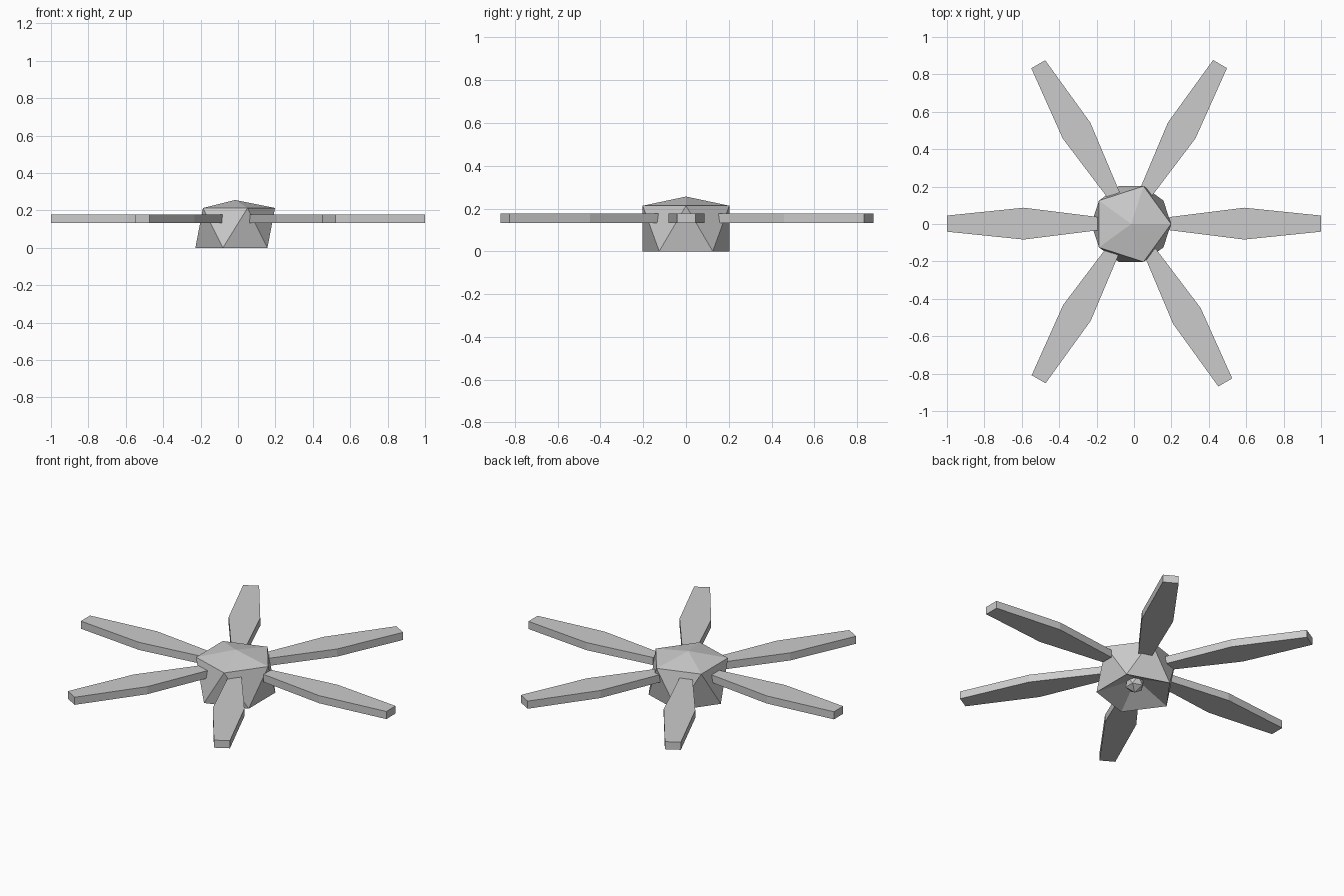
import bpy, bmesh
from math import radians, cos, sin, pi

if "Cube" in bpy.data.objects:
    bpy.data.objects.remove(bpy.data.objects["Cube"])

HUB_X, HUB_R = -0.015, 0.213


def finish(bm, name):
    bmesh.ops.recalc_face_normals(bm, faces=bm.faces)
    mesh = bpy.data.meshes.new(name)
    bm.to_mesh(mesh)
    bm.free()
    obj = bpy.data.objects.new(name, mesh)
    bpy.context.collection.objects.link(obj)
    return obj


# Hub: faceted five-sided body, shallow peak on top, hollow underside
def make_hub():
    bm = bmesh.new()

    def ring(z, turn):
        return [bm.verts.new((HUB_X + HUB_R * cos(turn + i * 2 * pi / 5),
                              HUB_R * sin(turn + i * 2 * pi / 5), z)) for i in range(5)]

    low, high = ring(0, pi / 5), ring(0.213, 0)
    peak = bm.verts.new((HUB_X, 0, 0.256))
    hollow = bm.verts.new((HUB_X, 0, 0.09))
    for i in range(5):
        j = (i + 1) % 5
        bm.faces.new((high[i], high[j], peak))
        bm.faces.new((high[i], low[i], high[j]))
        bm.faces.new((low[i], low[j], high[j]))
        bm.faces.new((low[j], low[i], hollow))
    return finish(bm, "hub")


# Blade: flat slab, widest in the middle, placed by its middle point and heading
def make_blade(name, mid, heading):
    outline = [(-0.40, 0.035), (0, 0.085), (0.41, 0.043)]
    points = outline + [(x, -w) for x, w in reversed(outline)]
    a = radians(heading)
    bm = bmesh.new()
    base = bm.faces.new([bm.verts.new((mid[0] + x * cos(a) - y * sin(a),
                                       mid[1] + x * sin(a) + y * cos(a), 0.132))
                         for x, y in points])
    top = bmesh.ops.extrude_face_region(bm, geom=[base], use_keep_orig=True)
    verts = [v for v in top["geom"] if isinstance(v, bmesh.types.BMVert)]
    bmesh.ops.translate(bm, verts=verts, vec=(0, 0, 0.045))
    return finish(bm, name)


# Knob: small faceted ball inside the hollow
def make_knob():
    bm = bmesh.new()
    bmesh.ops.create_icosphere(bm, subdivisions=1, radius=0.055)
    bmesh.ops.translate(bm, verts=bm.verts, vec=(-0.005, 0, 0.058))
    return finish(bm, "underside_knob")


make_hub()
make_knob()
blades = {
    "right": ((0.59, 0.002), 0),
    "back_right": ((0.255, 0.50), 60),
    "back_left": ((-0.307, 0.499), 120),
    "left": ((-0.59, 0.002), 180),
    "front_left": ((-0.305, -0.475), 240),
    "front_right": ((0.283, -0.492), 300),
}
for side, (mid, heading) in blades.items():
    make_blade(side + "_blade", mid, heading)
